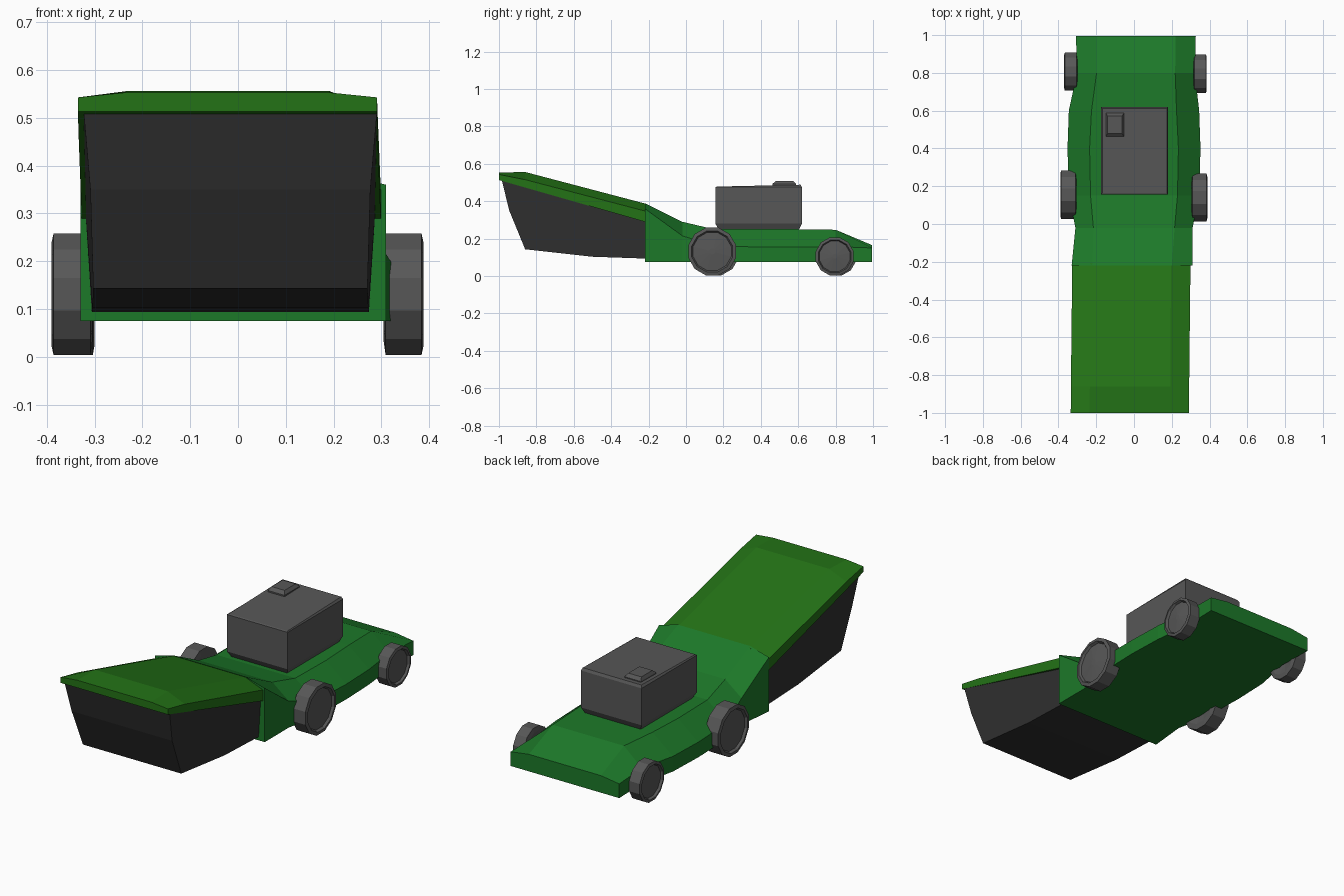
import bpy, bmesh
from math import cos, sin, pi

if "Cube" in bpy.data.objects:
    bpy.data.objects.remove(bpy.data.objects["Cube"])


def material(name, rgb):
    m = bpy.data.materials.new(name)
    m.diffuse_color = (*rgb, 1)
    m.use_nodes = True
    m.node_tree.nodes["Principled BSDF"].inputs["Base Color"].default_value = m.diffuse_color
    return m


DECK = material("deck_green", (0.012, 0.19, 0.022))
LID = material("lid_green", (0.017, 0.17, 0.008))
BAG = material("bag_black", (0.03, 0.03, 0.03))
METAL = material("dark_grey", (0.095, 0.095, 0.095))


def loft(name, rings, mat):
    """Skin a list of closed rings with equal point counts and cap both ends."""
    bm = bmesh.new()
    vs = [[bm.verts.new(p) for p in ring] for ring in rings]
    n = len(vs[0])
    for a, b in zip(vs, vs[1:]):
        for i in range(n):
            j = (i + 1) % n
            bm.faces.new((a[i], a[j], b[j], b[i]))
    bm.faces.new(vs[0])
    bm.faces.new(vs[-1])
    bmesh.ops.recalc_face_normals(bm, faces=bm.faces)
    me = bpy.data.meshes.new(name)
    bm.to_mesh(me)
    bm.free()
    me.materials.append(mat)
    ob = bpy.data.objects.new(name, me)
    bpy.context.collection.objects.link(ob)
    return ob


def hull_ring(y, cx, w, wt, zb, zs, zt):
    """Six-point section: vertical side, sloping shoulder, flat top."""
    return [(cx - w, y, zb), (cx - w, y, zs), (cx - wt, y, zt),
            (cx + wt, y, zt), (cx + w, y, zs), (cx + w, y, zb)]


def rect_ring(z, x0, x1, y0, y1, dz=0):
    return [(x0, y0, z - dz), (x1, y0, z - dz), (x1, y1, z), (x0, y1, z)]


# Deck: y, centre, half width, top half width, bottom, shoulder, top
loft("deck", [hull_ring(*s) for s in [
    (-0.22, -0.01, 0.32, 0.21, 0.075, 0.36, 0.39),
    (-0.02, 0.0, 0.31, 0.215, 0.075, 0.215, 0.29),
    (0.15, 0.0, 0.345, 0.23, 0.075, 0.16, 0.25),
    (0.40, 0.0, 0.352, 0.235, 0.075, 0.155, 0.25),
    (0.60, 0.0, 0.345, 0.225, 0.075, 0.155, 0.25),
    (0.80, 0.01, 0.312, 0.208, 0.075, 0.157, 0.247),
    (0.995, 0.01, 0.317, 0.21, 0.075, 0.15, 0.165)]], DECK)

# Sloping lid of the grass bag
loft("bag_lid", [hull_ring(*s) for s in [
    (-1.0, -0.022, 0.313, 0.215, 0.513, 0.543, 0.553),
    (-0.86, -0.021, 0.313, 0.213, 0.473, 0.515, 0.556),
    (-0.21, -0.014, 0.313, 0.21, 0.287, 0.345, 0.385)]], LID)

# Grass bag: side profile extruded across, narrowing downward
profile = [(-0.985, 0.513, 0.307), (-0.945, 0.35, 0.293), (-0.86, 0.143, 0.287),
           (-0.50, 0.103, 0.289), (-0.21, 0.093, 0.29), (-0.21, 0.30, 0.303)]
loft("grass_bag", [[(s * w - 0.016, y, z) for y, z, w in profile]
                   for s in (-1, 1)], BAG)

# Engine block with tucked-in base and slightly sloped top, plus fuel cap
loft("engine", [rect_ring(0.24, -0.155, 0.16, 0.18, 0.60),
                rect_ring(0.28, -0.175, 0.18, 0.157, 0.62),
                rect_ring(0.475, -0.175, 0.18, 0.157, 0.62),
                rect_ring(0.488, -0.168, 0.174, 0.165, 0.612, 0.01)], METAL)
loft("fuel_cap", [rect_ring(0.475, -0.148, -0.052, 0.462, 0.588),
                  rect_ring(0.492, -0.148, -0.052, 0.462, 0.588),
                  rect_ring(0.508, -0.14, -0.064, 0.48, 0.572)], METAL)


# Wheels: twelve-sided, bevelled rim and a dished outer face
def wheel(name, side, x_in, x_out, y, r):
    def ring(x, rad):
        a0 = pi / 12
        return [(side * x, y + rad * cos(a0 + i * pi / 6),
                 r * 0.97 + 0.003 + rad * sin(a0 + i * pi / 6)) for i in range(12)]
    loft(name, [ring(x_in + 0.015, r * 0.12), ring(x_in, r * 0.78),
                ring(x_in + 0.004, r), ring(x_out - 0.004, r),
                ring(x_out, r * 0.86), ring(x_out - 0.012, r * 0.8),
                ring(x_out - 0.004, r * 0.12)], METAL)


wheel("rear_wheel_left", -1, 0.305, 0.39, 0.155, 0.132)
wheel("rear_wheel_right", 1, 0.305, 0.388, 0.14, 0.132)
wheel("front_wheel_left", -1, 0.30, 0.37, 0.807, 0.105)
wheel("front_wheel_right", 1, 0.315, 0.385, 0.795, 0.105)
